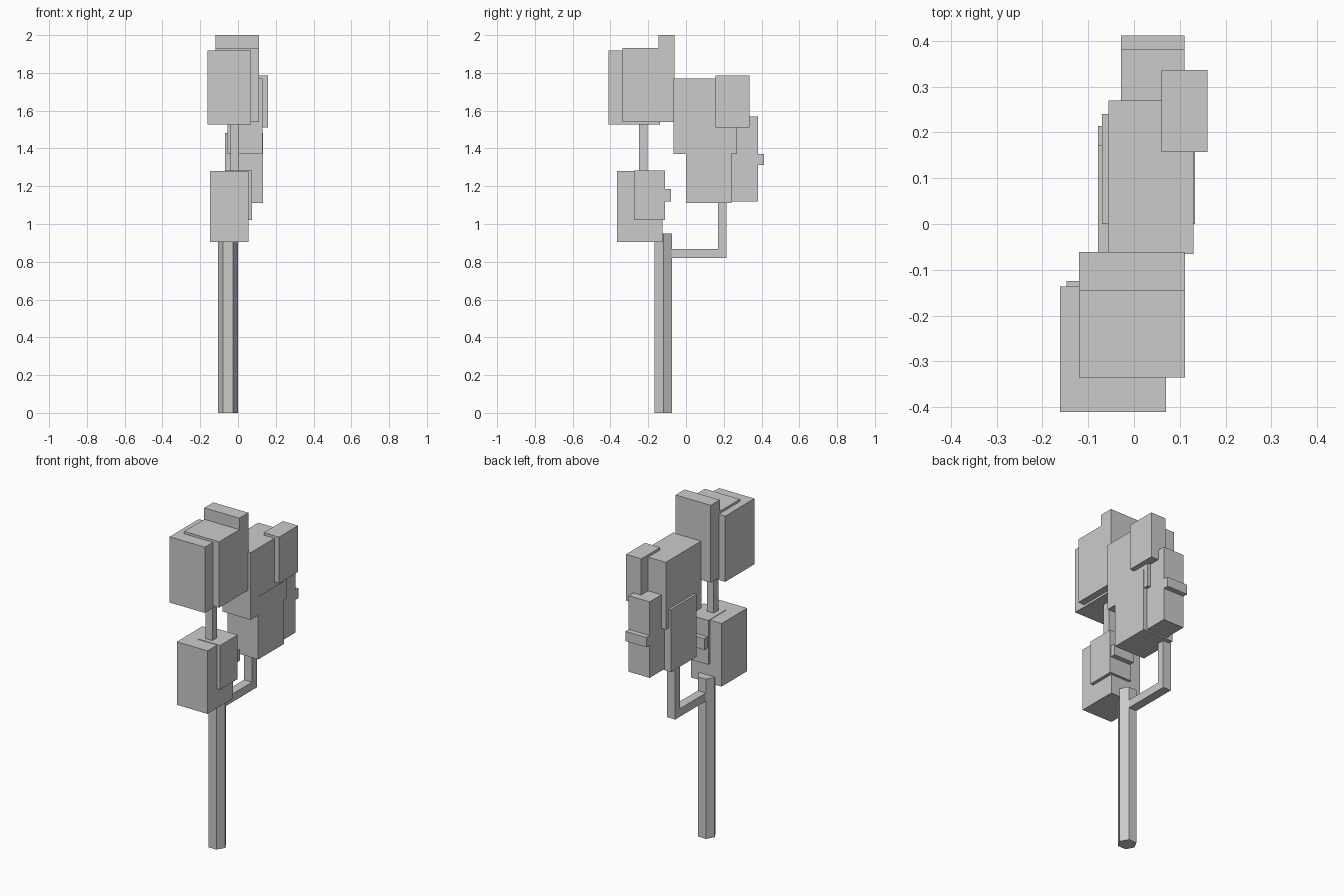
import bpy
from math import cos, sin, pi
from mathutils import Vector

if "Cube" in bpy.data.objects:
    bpy.data.objects.remove(bpy.data.objects["Cube"])


def prism(name, base, sweep):
    """Closed flat-faced solid: a planar outline swept along a vector."""
    n = len(base)
    base = [Vector(p) for p in base]
    verts = base + [p + Vector(sweep) for p in base]
    faces = [list(range(n))[::-1], list(range(n, 2 * n))]
    faces += [[i, (i + 1) % n, (i + 1) % n + n, i + n] for i in range(n)]
    mesh = bpy.data.meshes.new(name)
    mesh.from_pydata(verts, [], faces)
    ob = bpy.data.objects.new(name, mesh)
    bpy.context.collection.objects.link(ob)
    return ob


def box(name, x, y, z):
    """Box given by its (min, max) range on each axis."""
    outline = [(x[0], y[0], z[0]), (x[1], y[0], z[0]),
               (x[1], y[1], z[0]), (x[0], y[1], z[0])]
    return prism(name, outline, (0, 0, z[1] - z[0]))


# Six-sided trunk
R, CX, CY = 0.0525, -0.0525, -0.12
prism("trunk", [(CX + R * cos(i * pi / 3), CY + R * sin(i * pi / 3), 0)
                for i in range(6)], (0, 0, 0.95))

# L-shaped side branch, and the stem between the two front leaf clumps
branch_profile = [(-0.10, 0.82), (0.214, 0.82), (0.214, 1.115),
                  (0.17, 1.115), (0.17, 0.868), (-0.10, 0.868)]
prism("side_branch", [(-0.079, y, z) for y, z in branch_profile], (0.053, 0, 0))
box("upper_stem", (-0.04, 0.005), (-0.248, -0.203), (1.27, 1.55))

# Lower front leaf clump
box("lower_leaves_main", (-0.147, 0.055), (-0.365, -0.125), (0.905, 1.28))
box("lower_leaves_side", (-0.07, 0.075), (-0.275, -0.11), (1.02, 1.283))
box("lower_leaves_tuft", (-0.065, 0.07), (-0.13, -0.08), (1.118, 1.185))

# Top front leaf clump
box("top_leaves_main", (-0.162, 0.07), (-0.411, -0.137), (1.527, 1.918))
box("top_leaves_side", (-0.12, 0.111), (-0.335, -0.12), (1.54, 1.932))
box("top_leaves_crest", (-0.12, 0.111), (-0.146, -0.061), (1.54, 2.0))

# Rear leaf clump
box("rear_leaves_upper", (-0.056, 0.13), (-0.066, 0.27), (1.37, 1.77))
box("rear_leaves_lower", (-0.07, 0.133), (0.0, 0.24), (1.11, 1.482))
box("rear_leaves_back", (-0.028, 0.11), (0.20, 0.381), (1.118, 1.57))
box("rear_leaves_tuft", (-0.028, 0.11), (0.36, 0.412), (1.312, 1.37))
box("rear_leaves_side", (0.06, 0.16), (0.157, 0.336), (1.51, 1.785))
